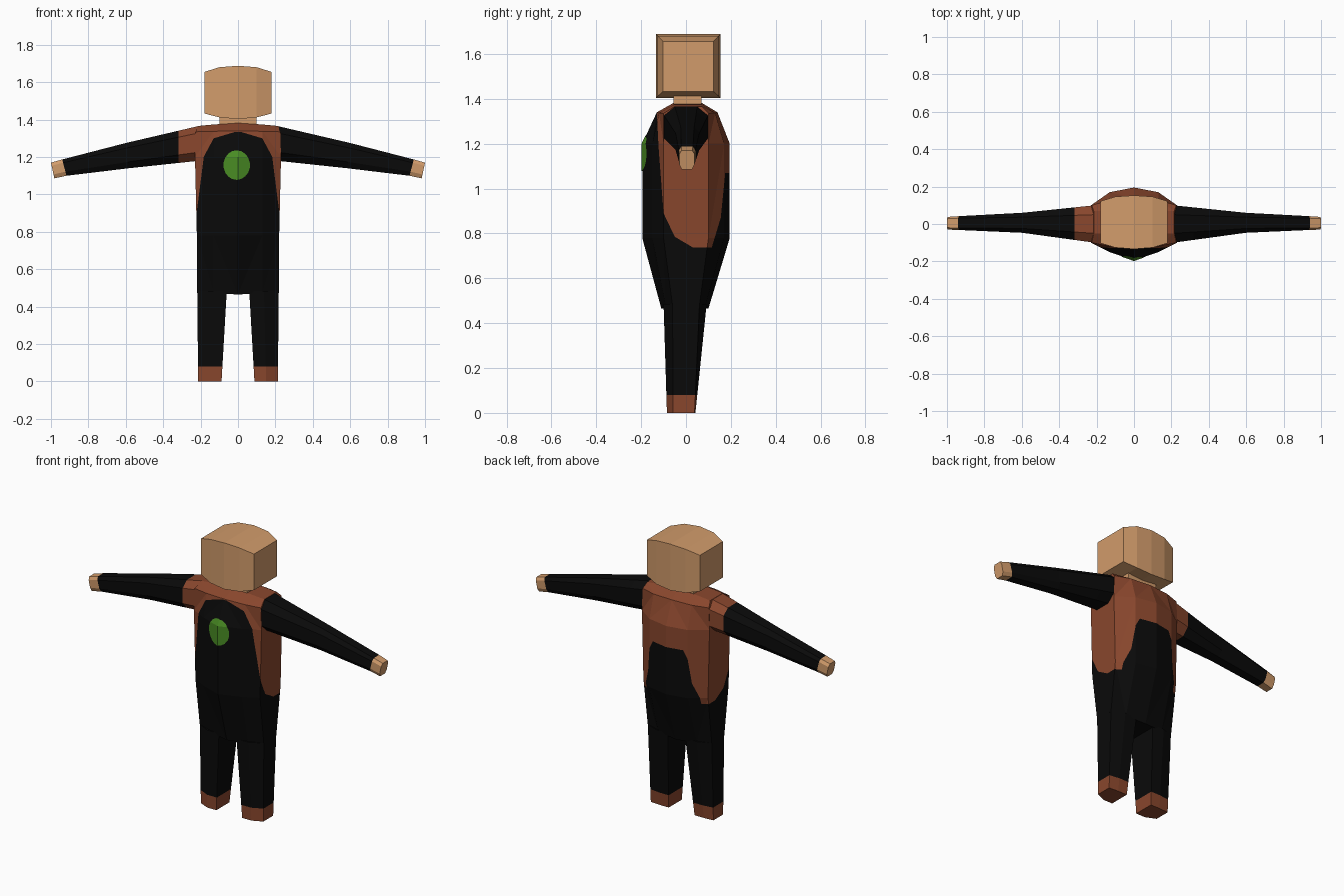
import bpy, bmesh, math
from mathutils import Vector

if "Cube" in bpy.data.objects:
    bpy.data.objects.remove(bpy.data.objects["Cube"])


def material(name, rgb):
    m = bpy.data.materials.new(name)
    m.diffuse_color = (*rgb, 1)
    m.use_nodes = True
    m.node_tree.nodes["Principled BSDF"].inputs["Base Color"].default_value = m.diffuse_color
    return m


SKIN = material("tan skin", (0.64, 0.33, 0.147))
BROWN = material("brown leather", (0.25, 0.062, 0.026))
BLACK = material("black cloth", (0.003, 0.003, 0.003))
GREEN = material("green", (0.066, 0.26, 0.017))


def loft(rings):
    """Skin a list of equal-length rings and cap both ends."""
    bm = bmesh.new()
    loops = [[bm.verts.new(p) for p in r] for r in rings]
    n = len(loops[0])
    for a, b in zip(loops, loops[1:]):
        for i in range(n):
            j = (i + 1) % n
            bm.faces.new((a[i], a[j], b[j], b[i]))
    bm.faces.new(loops[0][::-1])
    bm.faces.new(loops[-1])
    bmesh.ops.recalc_face_normals(bm, faces=bm.faces)
    return bm


def cut(bm, point, normal, clear=False):
    bmesh.ops.bisect_plane(bm, geom=bm.verts[:] + bm.edges[:] + bm.faces[:],
                           plane_co=point, plane_no=normal, clear_outer=clear)


def finish(bm, name, mats, rule=None):
    """Write the mesh to an object; rule(face centre) gives the material index."""
    if rule:
        for f in bm.faces:
            f.material_index = int(rule(f.calc_center_median()))
    me = bpy.data.meshes.new(name)
    bm.to_mesh(me)
    bm.free()
    for m in mats:
        me.materials.append(m)
    ob = bpy.data.objects.new(name, me)
    bpy.context.collection.objects.link(ob)
    return ob


# Torso: ten-sided rings (z centre, z side, half width, front y and back y
# at side, middle and centre)
def torso_ring(zc, zs, w, front, back):
    m = 0.13
    zm = (zc + zs) / 2
    right = [(0, front[2], zc), (m, front[1], zm), (w, front[0], zs),
             (w, back[0], zs), (m, back[1], zm), (0, back[2], zc)]
    return right + [(-x, y, z) for x, y, z in right[4:0:-1]]


def torso_mesh():
    bm = loft([
        torso_ring(0.465, 0.48, 0.218, (-0.06, -0.09, -0.11), (0.06, 0.085, 0.10)),
        torso_ring(0.78, 0.78, 0.22, (-0.10, -0.15, -0.195), (0.10, 0.17, 0.195)),
        torso_ring(1.20, 1.20, 0.23, (-0.10, -0.15, -0.195), (0.10, 0.17, 0.195)),
        torso_ring(1.34, 1.335, 0.226, (-0.10, -0.12, -0.13), (0.10, 0.13, 0.14)),
        torso_ring(1.382, 1.366, 0.215, (-0.05, -0.053, -0.055), (0.07, 0.07, 0.07))])
    bmesh.ops.triangulate(bm, faces=bm.faces[:])
    return bm


# Vest: outline of the side panel in (y, z), plus yoke heights
PANEL = [(-0.13, 1.335), (-0.122, 1.18), (-0.10, 0.89), (-0.05, 0.785),
         (0.03, 0.738), (0.115, 0.738), (0.155, 0.87), (0.175, 1.07)]
YOKE, BACK_YOKE = 1.335, 1.07
sides = list(zip(PANEL, PANEL[1:]))


def is_vest(c):
    inside = all((b[0] - a[0]) * (c.z - a[1]) - (b[1] - a[1]) * (c.y - a[0]) > 0
                 for a, b in sides)
    return c.z > YOKE or (c.y > 0 and c.z > BACK_YOKE) or inside


torso = torso_mesh()
for a, b in sides:
    cut(torso, (0, a[0], a[1]), (0, b[1] - a[1], a[0] - b[0]))
for z in (YOKE, BACK_YOKE):
    cut(torso, (0, 0, z), (0, 0, 1))
finish(torso, "torso", [BLACK, BROWN], is_vest)

# Green chest disc: a thin skin clipped from the chest surface
disc = torso_mesh()
centre = Vector((-0.007, 0, 1.157))
for i in range(18):
    t = math.tau * i / 18
    d = Vector((math.cos(t), 0, math.sin(t)))
    cut(disc, centre + Vector((0.07 * d.x, 0, 0.078 * d.z)),
        Vector((d.x / 0.07, 0, d.z / 0.078)).normalized(), True)
bmesh.ops.delete(disc, geom=[f for f in disc.faces if f.calc_center_median().y > 0],
                 context='FACES')
bmesh.ops.translate(disc, verts=disc.verts, vec=(0, -0.003, 0))
finish(disc, "chest_disc", [GREEN])


# Arms: eight-sided slanted rings from (x, z) top to (x, z) bottom
def arm_ring(s, top, bottom, front, back, inset):
    ring = []
    for v, u in ((0, inset), (0, 1 - inset), (0.2, 1), (0.75, 1),
                 (1, 1 - inset), (1, inset), (0.75, 0), (0.2, 0)):
        x = top[0] + (bottom[0] - top[0]) * v
        z = top[1] + (bottom[1] - top[1]) * v
        ring.append((s * x, front + (back - front) * u, z))
    return ring


for side, s in (("left", -1), ("right", 1)):
    wrist = ((0.94, 1.187), (0.917, 1.10), -0.032, 0.042, 0.15)
    arm = loft([arm_ring(s, (0.21, 1.366), (0.21, 1.18), -0.10, 0.10, 0.25),
                arm_ring(s, (0.60, 1.275), (0.585, 1.14), -0.047, 0.06, 0.22),
                arm_ring(s, *wrist)])
    cut(arm, (s * 0.318, 0, 0), (1, 0, 0))
    finish(arm, side + "_arm", [BLACK, BROWN], lambda c: -0.318 < c.x < 0)
    hand = loft([arm_ring(s, *wrist),
                 arm_ring(s, (1.0, 1.17), (0.982, 1.086), -0.03, 0.038, 0.15)])
    finish(hand, side + "_hand", [SKIN])

    # Legs: six-sided rings, boots below the cut
    def leg_ring(z, inner, outer, f_side, f_mid, b_side, b_mid):
        mid = (inner + outer) / 2
        return [(s * x, y, z) for x, y in (
            (outer, f_side), (mid, f_mid), (inner, f_mid), (inner, b_mid),
            (mid, b_mid), (outer, b_side))]

    leg = loft([leg_ring(0, 0.088, 0.213, -0.057, -0.085, 0.038, 0.042),
                leg_ring(0.485, 0.06, 0.218, -0.06, -0.10, 0.06, 0.092)])
    cut(leg, (0, 0, 0.08), (0, 0, 1))
    finish(leg, side + "_leg", [BLACK, BROWN], lambda c: c.z < 0.08)


# Neck and head: rectangular rings along x, bulging towards the middle
def box_ring(x, y0, y1, z0, z1):
    return [(x, y0, z0), (x, y1, z0), (x, y1, z1), (x, y0, z1)]


finish(loft([box_ring(x, -0.055, 0.07, 1.36, 1.425) for x in (-0.1, 0.1)]), "neck", [SKIN])

half = [(0.18, -0.102, 0.122, 1.433, 1.655), (0.10, -0.126, 0.146, 1.412, 1.68)]
sections = ([(-h[0], *h[1:]) for h in half] + [(0, -0.134, 0.153, 1.403, 1.688)]
            + half[::-1])
finish(loft([box_ring(*h) for h in sections]), "head", [SKIN])
